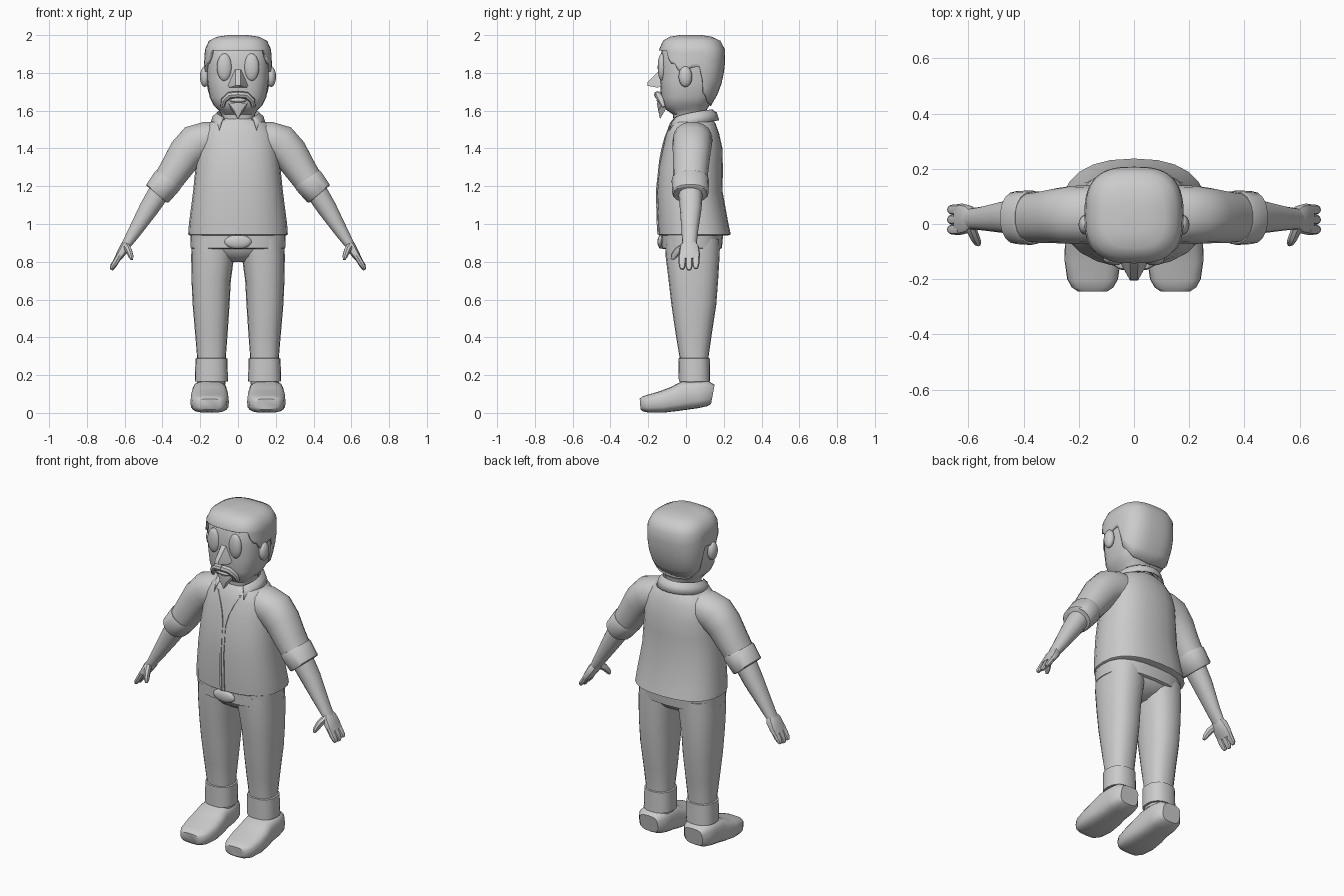
import bpy, bmesh, math
from mathutils import Vector as V


def finish(name, bm, mirror=False, angle=40, solid=0):
    bmesh.ops.recalc_face_normals(bm, faces=bm.faces)
    me = bpy.data.meshes.new(name)
    bm.to_mesh(me)
    bm.free()
    ob = bpy.data.objects.new(name, me)
    bpy.context.collection.objects.link(ob)
    bpy.ops.object.select_all(action='DESELECT')
    ob.select_set(True)
    bpy.context.view_layer.objects.active = ob
    bpy.ops.object.shade_smooth_by_angle(angle=math.radians(angle))
    if solid:
        m = ob.modifiers.new("Thickness", 'SOLIDIFY')
        m.thickness, m.offset = solid, -1
    if mirror:
        ob.modifiers.new("Mirror", 'MIRROR')
    return ob


def loft(name, rings, closed=True, caps=(True, True), **kw):
    bm = bmesh.new()
    rs = [[bm.verts.new(p) for p in r] for r in rings]
    n = len(rs[0])
    for a, b in zip(rs, rs[1:]):
        for i in range(n if closed else n - 1):
            j = (i + 1) % n
            bm.faces.new((a[i], a[j], b[j], b[i]))
    if caps[0]:
        bm.faces.new(rs[0])
    if caps[1]:
        bm.faces.new(rs[-1])
    return finish(name, bm, **kw)


def sup(a, e):
    c, s = math.cos(a), math.sin(a)
    return math.copysign(abs(c) ** (2 / e), c), math.copysign(abs(s) ** (2 / e), s)


def stack(name, rows, n=20, e=2.4, **kw):
    """Vertical loft; rows are (z, y front, y back, x left, x right)."""
    rings = []
    for z, yf, yb, xl, xr in rows:
        ring = []
        for i in range(n):
            c, s = sup(2 * math.pi * i / n, e)
            ring.append(((xl + xr) / 2 + c * (xr - xl) / 2, (yf + yb) / 2 + s * (yb - yf) / 2, z))
        rings.append(ring)
    return loft(name, rings, **kw)


def tube(name, pts, hint=(0, 1, 0), n=14, e=2.2, **kw):
    """Loft along a path; pts are (x, y, z, radius along hint, radius across)."""
    P = [V(p[:3]) for p in pts]
    rings = []
    for k, p in enumerate(P):
        t = (P[min(k + 1, len(P) - 1)] - P[max(k - 1, 0)]).normalized()
        h = V(hint)
        v = (h - t * h.dot(t)).normalized()
        u = v.cross(t)
        ring = []
        for i in range(n):
            c, s = sup(2 * math.pi * i / n, e)
            ring.append(p + v * c * pts[k][3] + u * s * pts[k][4])
        rings.append(ring)
    return loft(name, rings, **kw)


def ball(name, loc, size, **kw):
    bm = bmesh.new()
    bmesh.ops.create_uvsphere(bm, u_segments=16, v_segments=10, radius=1)
    for v in bm.verts:
        v.co = V(loc) + V(a * b for a, b in zip(v.co, size))
    return finish(name, bm, **kw)


def hull(name, pts, **kw):
    bm = bmesh.new()
    for p in pts:
        bm.verts.new(p)
    bmesh.ops.convex_hull(bm, input=bm.verts)
    return finish(name, bm, **kw)


def interp(rows, z):
    if z <= rows[0][0]:
        return rows[0][1:]
    for a, b in zip(rows, rows[1:]):
        if z <= b[0]:
            t = (z - a[0]) / (b[0] - a[0])
            return [p + (q - p) * t for p, q in zip(a[1:], b[1:])]
    return rows[-1][1:]


# Head and neck: (z, y front, y back, half width)
head = [(1.5, -.06, .11, .085), (1.58, -.07, .11, .09), (1.605, -.105, .11, .105),
        (1.63, -.122, .125, .13), (1.67, -.132, .15, .15), (1.75, -.137, .18, .163),
        (1.84, -.137, .196, .168), (1.92, -.13, .194, .163), (1.957, -.11, .17, .142),
        (1.978, -.075, .125, .1), (1.986, -.02, .07, .04)]
stack("head", [(z, f, b, -w, w) for z, f, b, w in head], n=24, e=2.8)

# Hair cap with stepped hairline, measured by angle from the front
line = [(0, 1.915), (46, 1.915), (56, 1.85), (70, 1.84), (78, 1.79), (86, 1.79),
        (92, 1.84), (102, 1.82), (108, 1.7), (140, 1.635), (180, 1.62)]
N, rings = 48, []
for k in range(9):
    ring = []
    for i in range(N):
        a = 360 * i / N
        low = interp(line, min(a, 360 - a))[0]
        z = low + (1.92 - low) * k / 5 if k < 6 else (1.957, 1.978, 1.987)[k - 6]
        f, b, w = interp(head, z)
        c, s = sup(math.radians(a - 90), 2.8)
        ring.append((c * (w + .012), (f + b) / 2 + s * ((b - f) / 2 + .012), z + (.013 if k > 5 else .004)))
    rings.append(ring)
loft("hair", rings, caps=(False, True), solid=.014)

# Face details
ball("eye", (.072, -.128, 1.83), (.04, .022, .073), mirror=True)
ball("ear", (.176, -.003, 1.78), (.025, .036, .055), mirror=True)
hull("nose", [(sx * x, y, z) for sx in (-1, 1) for x, y, z in
              ((.015, -.13, 1.825), (.022, -.15, 1.79), (.056, -.125, 1.735), (.045, -.15, 1.722),
               (.014, -.205, 1.732), (.012, -.203, 1.752))])
tube("moustache", [(0, -.15, 1.685, .02, .018), (.045, -.148, 1.682, .018, .018),
                   (.075, -.132, 1.655, .016, .016), (.083, -.118, 1.62, .01, .01)], n=8, mirror=True)
ball("lower_lip", (0, -.138, 1.655), (.045, .018, .012))
hull("goatee", [(.05, -.125, 1.64), (-.05, -.125, 1.64), (.045, -.1, 1.62), (-.045, -.1, 1.62),
                (0, -.155, 1.643), (.02, -.145, 1.6), (-.02, -.145, 1.6), (0, -.138, 1.555)])

# Shirt body
torso = [(.94, -.14, .225, .255), (.945, -.147, .237, .264), (1.0, -.15, .225, .26),
         (1.17, -.155, .194, .238), (1.3, -.145, .195, .225), (1.4, -.125, .193, .215),
         (1.48, -.105, .175, .2), (1.535, -.085, .155, .155), (1.56, -.065, .135, .1)]
stack("shirt_body", [(z, f, b, -w, w) for z, f, b, w in torso], n=24)


def chest(x, z, out):
    f, b, w = interp(torso, z)
    return V((x, (f + b) / 2 - (b - f) / 2 * (1 - (abs(x) / w) ** 2.4) ** (1 / 2.4) - out, z))


# Raised shirt front edge: open V at the neck, closed strip below
for side in (-1, 1):
    edge = [(.075, 1.515), (.045, 1.46), (.022, 1.4), (.01, 1.34), (.009, 1.17), (.009, 1.0), (.009, .945)]
    rings = [[chest(side * x + dx, z, o) for dx, o in ((-.006, -.01), (-.006, .005), (.006, .005), (.006, -.01))]
             for x, z in edge]
    loft("shirt_front_edge", rings)

# Folded collar, open at the front
rings = []
for r, zb, zf in ((.098, 1.575, 1.53), (.112, 1.607, 1.565), (.135, 1.59, 1.54), (.148, 1.55, 1.495)):
    ring = []
    for i in range(17):
        a = math.radians(-138 + 276 * i / 16)
        t = abs(i - 8) / 8
        ring.append((r * math.sin(a), .025 + r * 1.02 * math.cos(a), zb + (zf - zb) * t ** 2))
    rings.append(ring)
loft("collar", rings, closed=False, caps=(False, False), solid=.008)

# Sleeves with rolled cuffs
tube("sleeve", [(.1, .035, 1.45, .1, .09), (.165, .035, 1.445, .105, .098), (.225, .033, 1.425, .105, .104),
                (.275, .03, 1.375, .1, .096), (.33, .025, 1.29, .094, .085), (.395, .022, 1.195, .088, .075)],
     n=18, mirror=True)
tube("sleeve_cuff", [(.366, .023, 1.24, .095, .079), (.372, .023, 1.231, .099, .083),
                     (.425, .023, 1.163, .096, .077), (.43, .023, 1.157, .09, .07)], n=18, mirror=True)

# Forearms, palms, fingers and thumbs
tube("forearm", [(.4, .023, 1.195, .066, .06), (.47, .025, 1.085, .058, .053),
                 (.55, .02, .955, .043, .036), (.595, .018, .885, .038, .025)], mirror=True)
tube("palm", [(.583, .018, .905, .032, .022), (.597, .018, .88, .05, .027), (.622, .018, .84, .056, .022),
              (.64, .018, .812, .054, .017)], n=12, e=2.8, mirror=True)
for y, d in ((-.02, .004), (.016, 0), (.052, .008)):
    tube("finger", [(.627, y, .835, .019, .017), (.65, y, .795, .019, .016),
                    (.664, y, .77 + d, .017, .013), (.67, y, .757 + d, .01, .008)], n=8, mirror=True)
tube("thumb", [(.595, -.005, .885, .02, .02), (.578, -.045, .858, .018, .02),
               (.567, -.065, .83, .014, .017), (.562, -.074, .812, .007, .008)],
     hint=(1, 0, 0), n=8, mirror=True)

# Belt, buckle and trousers
stack("belt", [(.868, -.122, .182, -.243, .243), (.872, -.129, .19, -.25, .25), (.945, -.132, .197, -.253, .253)],
      n=24, e=2.6)
ball("belt_buckle", (0, -.133, .906), (.072, .018, .037))
stack("trouser_hips", [(.8, -.04, .08, -.06, .06), (.83, -.085, .14, -.13, .13),
                       (.87, -.11, .175, -.22, .22), (.93, -.115, .182, -.242, .242)])
stack("trouser_leg", [(.15, -.028, .115, .066, .215), (.3, -.035, .12, .064, .217), (.42, -.055, .137, .055, .227),
                      (.57, -.077, .16, .045, .24), (.7, -.092, .17, .038, .246),
                      (.83, -.108, .178, .02, .248), (.92, -.112, .18, .005, .244)][::-1], mirror=True)
stack("trouser_cuff", [(.165, -.038, .128, .053, .229), (.287, -.041, .126, .056, .225),
                       (.29, -.035, .12, .062, .219)], mirror=True)

# Shoes: (y, bottom, top, half width) lofted from toe to heel
shoe = [(-.243, .018, .075, .055), (-.23, .008, .087, .075), (-.2, .001, .096, .092), (-.13, 0, .115, .102),
        (-.06, .008, .14, .1), (-.01, .015, .168, .093), (.06, .025, .172, .092),
        (.115, .036, .17, .084), (.142, .046, .15, .06)]
tube("shoe", [(.15, y, (b + t) / 2, w, (t - b) / 2) for y, b, t, w in shoe],
     hint=(1, 0, 0), n=20, e=3.2, mirror=True)
